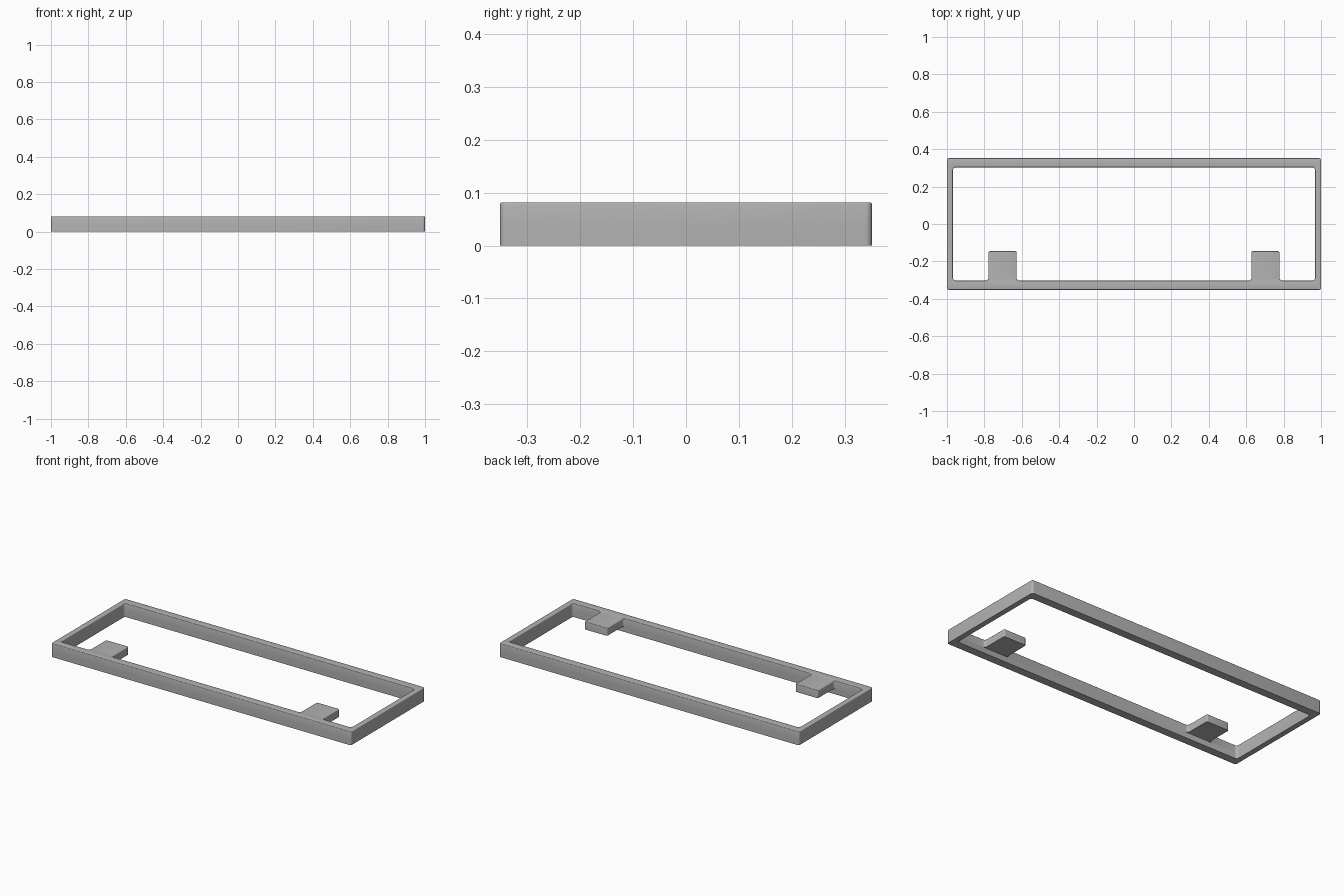
import bpy, bmesh, math
from mathutils import Vector

cube = bpy.data.objects.get("Cube")
if cube:
    bpy.data.objects.remove(cube, do_unlink=True)

HEIGHT, TAB_BASE, EDGE = 0.082, 0.035, 0.004
STEPS = 5


def rounded(corners, inset=0.0):
    """Round a counter-clockwise right-angled outline given as (x, y, radius)."""
    pts = []
    for i, (x, y, r) in enumerate(corners):
        p = Vector((x, y))
        d0 = (p - Vector(corners[i - 1][:2])).normalized()
        d1 = (Vector(corners[(i + 1) % len(corners)][:2]) - p).normalized()
        p += inset * (Vector((-d0.y, d0.x)) + Vector((-d1.y, d1.x)))
        r -= inset * (1 if d0.cross(d1) > 0 else -1)
        centre = p + r * (d1 - d0)
        for k in range(STEPS + 1):
            t = math.pi / 2 * k / STEPS
            pts.append(centre + r * (d0 * math.sin(t) - d1 * math.cos(t)))
    return pts


def rectangle(x, y, r):
    return [(-x, -y, r), (x, -y, r), (x, y, r), (-x, y, r)]


def ring(bm, points, z):
    return [bm.verts.new((p.x, p.y, z)) for p in points]


def wall(bm, low, high):
    for i in range(len(low)):
        bm.faces.new((low[i - 1], low[i], high[i], high[i - 1]))


def cap(bm, *rings):
    edges = []
    for loop in rings:
        for i in range(len(loop)):
            pair = (loop[i - 1], loop[i])
            edges.append(bm.edges.get(pair) or bm.edges.new(pair))
    bmesh.ops.triangle_fill(bm, use_beauty=True, use_dissolve=False, edges=edges)


def softened_wall(bm, outline, z, side):
    """Vertical wall with a small rounded top edge; returns bottom and top rings."""
    bottom = low = ring(bm, rounded(outline), z)
    for k in range(4):
        a = math.pi / 2 * k / 3
        high = ring(bm, rounded(outline, side * EDGE * (1 - math.cos(a))),
                    HEIGHT - EDGE * (1 - math.sin(a)))
        wall(bm, low, high)
        low = high
    return bottom, low


# Outlines: outer edge, plain opening, and opening notched by the two tabs
outer = rectangle(1.0, 0.352, 0.012)
opening = rectangle(0.968, 0.303, 0.015)
notched = [opening[0]]
for x0, x1 in ((-0.778, -0.628), (0.628, 0.778)):
    notched += [(x0, -0.303, 0.015), (x0, -0.145, 0.008),
                (x1, -0.145, 0.008), (x1, -0.303, 0.015)]
notched += opening[1:]

bm = bmesh.new()

# Upper layer carrying the tabs
out_low, out_top = softened_wall(bm, outer, TAB_BASE, 1)
in_low, in_top = softened_wall(bm, notched, TAB_BASE, -1)
cap(bm, out_top, in_top)
cap(bm, out_low, in_low)
bmesh.ops.recalc_face_normals(bm, faces=bm.faces[:])

# Lower layer, a plain rim
rim = bmesh.new()
lows = []
for outline in (outer, opening):
    low, high = (ring(rim, rounded(outline), z) for z in (0, TAB_BASE))
    wall(rim, low, high)
    lows.append(low)
cap(rim, *lows)
bmesh.ops.recalc_face_normals(rim, faces=rim.faces[:])
if sum(f.normal.z for f in rim.faces) > 0:
    bmesh.ops.reverse_faces(rim, faces=rim.faces[:])

grey = bpy.data.materials.new("plain grey")
grey.use_nodes = True
colour = (0.45, 0.45, 0.45, 1)
grey.diffuse_color = colour
grey.node_tree.nodes["Principled BSDF"].inputs["Base Color"].default_value = colour

for name, part in (("frame_top_with_tabs", bm), ("frame_lower_rim", rim)):
    mesh = bpy.data.meshes.new(name)
    part.to_mesh(mesh)
    part.free()
    mesh.materials.append(grey)
    obj = bpy.data.objects.new(name, mesh)
    bpy.context.collection.objects.link(obj)
    bpy.ops.object.select_all(action='DESELECT')
    obj.select_set(True)
    bpy.context.view_layer.objects.active = obj
    bpy.ops.object.shade_smooth_by_angle(angle=math.radians(35))
